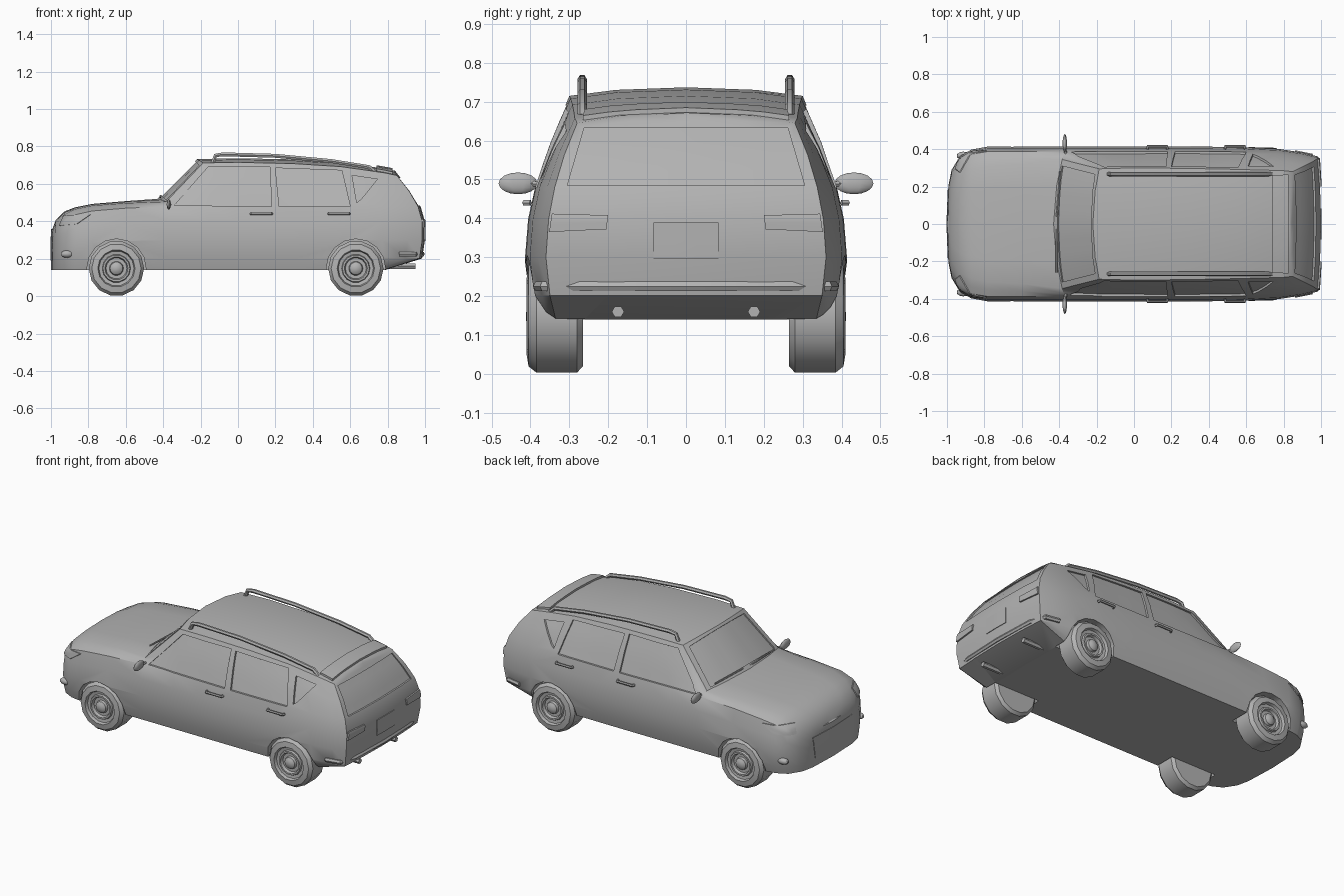
import bpy, bmesh, math
from mathutils import Vector, Matrix
from mathutils.bvhtree import BVHTree

cube = bpy.data.objects.get("Cube")
if cube:
    bpy.data.objects.remove(cube, do_unlink=True)

grey = bpy.data.materials.new("plain grey")
grey.use_nodes = True
tone = (0.45, 0.45, 0.45, 1)
grey.diffuse_color = tone
grey.node_tree.nodes["Principled BSDF"].inputs["Base Color"].default_value = tone
SIDES = (("left", 1), ("right", -1))


def select_only(ob):
    for other in bpy.context.selected_objects:
        other.select_set(False)
    ob.select_set(True)
    bpy.context.view_layer.objects.active = ob


def finish(ob):
    select_only(ob)
    bpy.ops.object.shade_smooth_by_angle(angle=math.radians(32))


def make(name, bm):
    bmesh.ops.recalc_face_normals(bm, faces=bm.faces)
    mesh = bpy.data.meshes.new(name)
    bm.to_mesh(mesh)
    bm.free()
    mesh.materials.append(grey)
    ob = bpy.data.objects.new(name, mesh)
    bpy.context.collection.objects.link(ob)
    return ob


def interpolate(table, v):
    for (a, fa), (b, fb) in zip(table, table[1:]):
        if v <= b:
            return fa + (fb - fa) * (v - a) / (b - a)
    return table[-1][1]


def bridge(bm, rings, closed=True):
    count = len(rings[0])
    for a, b in zip(rings, rings[1:]):
        for i in range(count if closed else count - 1):
            j = (i + 1) % count
            bm.faces.new((a[i], a[j], b[j], b[i]))


def tube(name, points, radius):
    curve = bpy.data.curves.new(name, "CURVE")
    curve.dimensions = "3D"
    curve.bevel_depth = radius
    curve.bevel_resolution = 1
    curve.use_fill_caps = True
    spline = curve.splines.new("POLY")
    spline.points.add(len(points) - 1)
    for p, co in zip(spline.points, points):
        p.co = (*co, 1)
    ob = bpy.data.objects.new(name, curve)
    bpy.context.collection.objects.link(ob)
    curve.materials.append(grey)
    select_only(ob)
    bpy.ops.object.convert(target="MESH")
    finish(bpy.context.object)


def blob(name, centre, size):
    bm = bmesh.new()
    bmesh.ops.create_uvsphere(bm, u_segments=10, v_segments=8, radius=1)
    bmesh.ops.transform(bm, verts=bm.verts,
                        matrix=Matrix.Translation(centre) @ Matrix.Diagonal((*size, 1)))
    finish(make(name, bm))


# Body stations: x, width factor, belt height, roof edge y, roof edge z, crown z
stations = [
    (-1, 0, .3, 0, .34, .36), (-.992, .5, .3, .15, .34, .36),
    (-.975, .7, .34, .2, .385, .405), (-.93, .88, .4, .26, .435, .452),
    (-.87, .96, .435, .29, .465, .475), (-.78, 1, .455, .31, .484, .493),
    (-.6, 1, .47, .32, .497, .508), (-.43, 1, .48, .345, .505, .52),
    (-.22, 1, .48, .295, .712, .732), (0, 1, .48, .3, .715, .737),
    (.3, 1, .48, .297, .708, .731), (.55, .995, .48, .292, .692, .715),
    (.78, .97, .48, .288, .672, .697), (.92, .92, .48, .286, .658, .682),
    (1, .87, .48, .28, .645, .672), (1.01, .5, .48, .15, .65, .672),
    (1.015, 0, .48, 0, .65, .672)]
# Tail outline: height to rearmost x
tail = [(.14, .78), (.2, .97), (.25, .985), (.42, .985), (.5, .955),
        (.6, .89), (.65, .845), (.74, .78)]
flank = [(.385, 0), (.402, .18), (.414, .47), (.406, .76), (.388, 1)]
FLOOR = .14


def section(x, width, belt, edge_y, edge_z, crown):
    half = [(y * width, FLOOR + f * (belt - FLOOR)) for y, f in flank]
    half.append(((half[-1][0] + edge_y) / 2 + .005 * width, (belt + edge_z) / 2))
    half += [(edge_y, edge_z), (edge_y * .6, edge_z + (crown - edge_z) * .7)]
    ring = [(0, FLOOR)] + half + [(0, crown)] + [(-y, z) for y, z in reversed(half)]
    bow = .035 if -.5 < x < -.1 else 0
    for y, z in ring:
        px = x + bow * (y / .3) ** 2
        if x > .55:
            px = .55 + (x - .55) / .45 * (interpolate(tail, z) - .55)
        yield px, y, z


shell = bmesh.new()
bridge(shell, [[shell.verts.new(p) for p in section(*s)] for s in stations])
bmesh.ops.remove_doubles(shell, verts=shell.verts, dist=.0002)
bmesh.ops.recalc_face_normals(shell, faces=shell.faces)
surface = BVHTree.FromBMesh(shell)
body = make("body", shell)


def panel(name, corners, direction, inner, outer, cols=6, rows=4):
    """Solid patch that follows the body, from inner depth to outer height."""
    d = Vector(direction).normalized()
    a, b, c, e = map(Vector, corners)
    bm = bmesh.new()
    layers = []
    for offset in (-inner, outer):
        grid = []
        for r in range(rows + 1):
            row = []
            for k in range(cols + 1):
                p = a.lerp(b, k / cols).lerp(e.lerp(c, k / cols), r / rows)
                hit = surface.ray_cast(p - d * .5, d)[0] or p
                row.append(bm.verts.new(hit - d * offset))
            grid.append(row)
        bridge(bm, grid, closed=False)
        layers.append(grid)
    rims = [g[0] + [r[-1] for r in g[1:]] + g[-1][-2::-1] + [r[0] for r in g[-2:0:-1]]
            for g in layers]
    bridge(bm, rims)
    return make(name, bm)


def cut(cutter):
    cutter.hide_render = True
    mod = body.modifiers.new("cut", "BOOLEAN")
    mod.operation = "DIFFERENCE"
    mod.solver = "EXACT"
    mod.object = cutter
    select_only(body)
    bpy.ops.object.modifier_apply(modifier=mod.name)
    bpy.data.objects.remove(cutter, do_unlink=True)


# Recessed glass: windscreen, rear window, side windows
cut(panel("windscreen_cut", [(-.4, -.31, .53), (-.4, .31, .53), (-.22, .265, .71),
                             (-.22, -.265, .71)], (.7, 0, -.7), .008, .05, 8))
cut(panel("rear_window_cut", [(1, -.305, .485), (1, .305, .485), (1, .262, .632),
                              (1, -.262, .632)], (-1, 0, 0), .01, .05, 8))
side_windows = [[(-.34, .485), (.18, .48), (.17, .69), (-.16, .69)],
                [(.22, .48), (.6, .48), (.555, .672), (.2, .685)],
                [(.635, .5), (.66, .52), (.745, .625), (.61, .645)]]
for side, s in SIDES:
    for outline in side_windows:
        cut(panel("window_cut", [(x, s * .6, z) for x, z in outline],
                  (0, -s, 0), .012, .05))

# Wheels and their arches
WHEEL_Z = .148
tyre = [(0, .265), (.132, .265), (.148, .28), (.148, .385), (.132, .405), (.1, .41),
        (.094, .393), (.076, .39), (.072, .402), (.062, .402), (.056, .385),
        (.038, .385), (.034, .4), (.02, .41), (0, .412)]
for end, x in (("front", -.65), ("rear", .63)):
    for side, s in SIDES:
        bm = bmesh.new()
        turn = Matrix.Translation((x, s * .4, WHEEL_Z)) @ Matrix.Rotation(math.pi / 2, 4, "X")
        bmesh.ops.create_cone(bm, cap_ends=True, segments=16, radius1=.158,
                              radius2=.158, depth=.28, matrix=turn)
        cut(make("arch_cut", bm))
        bm = bmesh.new()
        rings = []
        for r, y in tyre:
            angles = [math.tau * i / 14 for i in range(14)]
            rings.append([bm.verts.new((x + r * math.cos(t), s * y,
                                        WHEEL_Z + r * math.sin(t))) for t in angles])
        bridge(bm, rings)
        bmesh.ops.remove_doubles(bm, verts=bm.verts, dist=.0001)
        finish(make(f"{end}_{side}_wheel", bm))
finish(body)

# Parts found on both sides
for side, s in SIDES:
    rail = [(-.14, .7), (-.12, .752), (-.08, .758), (.2, .75), (.5, .722), (.7, .69), (.735, .66)]
    tube(f"{side}_roof_rail", [(x, s * .267, z) for x, z in rail], .012)
    for name, x in (("front", .125), ("rear", .54)):
        grip = [(-.055, .4), (-.05, .415), (.05, .415), (.055, .4)]
        tube(f"{side}_{name}_handle", [(x + dx, s * y, .44) for dx, y in grip], .008)
    blob(f"{side}_mirror", (-.37, s * .432, .49), (.012, .05, .028))
    tube(f"{side}_mirror_arm", [(-.36, s * .36, .485), (-.37, s * .4, .49)], .008)
    finish(panel(f"{side}_headlight", [(-.96, s * .3, .375), (-.87, s * .4, .385),
                                       (-.81, s * .42, .435), (-.95, s * .3, .43)],
                 (.6, -s * .8, 0), .01, .006))
    blob(f"{side}_fog_light", (-.913, s * .365, .225), (.036, .022, .02))
    finish(panel(f"{side}_tail_light", [(1, s * .205, .372), (1, s * .352, .365),
                                        (1, s * .345, .412), (1, s * .2, .408)],
                 (-1, 0, 0), .02, .009))
    tube(f"{side}_exhaust", [(.76, s * .175, .16), (.95, s * .175, .16)], .016)

# Parts on the centre line
half_bumper = [(.86, .38), (.945, .365), (.975, .27)]
bumper = half_bumper + [(.985, 0)] + [(x, -y) for x, y in reversed(half_bumper)]
tube("rear_bumper", [(x, y, .225) for x, y in bumper], .014)
finish(panel("number_plate", [(1, -.083, .295), (1, .083, .295), (1, .083, .39),
                              (1, -.083, .39)], (-1, 0, 0), .01, .004))
finish(panel("roof_spoiler", [(.74, -.26, .7), (.825, -.265, .7), (.825, .265, .7),
                              (.74, .26, .7)], (0, 0, -1), .01, .012, 4, 8))
finish(panel("grille", [(-1, -.17, .19), (-1, .17, .19), (-1, .19, .32),
                        (-1, -.19, .32)], (1, 0, 0), .01, .003, 8))
for i in range(5):
    z = .19 + i * .032
    tube(f"grille_bar_{i + 1}", [(-.978, -.18, z), (-.992, 0, z), (-.978, .18, z)], .007)
for name, y in (("left", .28), ("right", -.02)):
    tube(f"{name}_wiper", [(-.395 - .02 * (y < 0), y, .527), (-.415, y - .24, .535)], .005)
